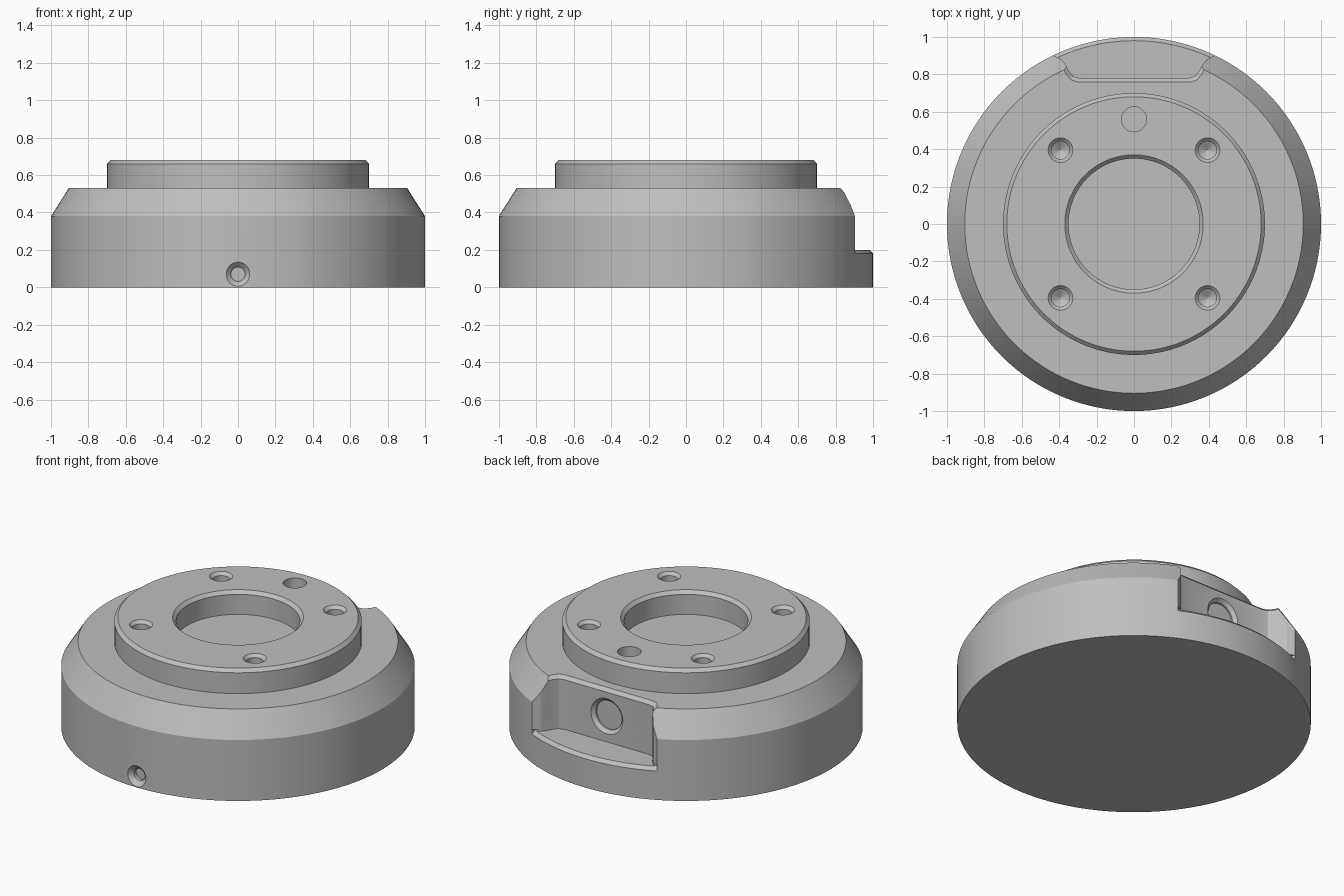
import bpy, bmesh, math
from mathutils import Matrix

if "Cube" in bpy.data.objects:
    bpy.data.objects.remove(bpy.data.objects["Cube"])

GREY = (0.52, 0.52, 0.52, 1)
metal = bpy.data.materials.new("machined_grey")
metal.use_nodes = True
metal.diffuse_color = GREY
metal.node_tree.nodes["Principled BSDF"].inputs["Base Color"].default_value = GREY


def make_object(name, bm, matrix=None):
    bmesh.ops.recalc_face_normals(bm, faces=bm.faces)
    if matrix:
        bmesh.ops.transform(bm, matrix=matrix, verts=bm.verts)
    mesh = bpy.data.meshes.new(name)
    bm.to_mesh(mesh)
    bm.free()
    mesh.materials.append(metal)
    obj = bpy.data.objects.new(name, mesh)
    bpy.context.collection.objects.link(obj)
    return obj


def skin(name, rings, matrix=None):
    """Bridge equal rings of points and cap both ends."""
    bm = bmesh.new()
    rows = [[bm.verts.new(p) for p in ring] for ring in rings]
    n = len(rows[0])
    for a, b in zip(rows, rows[1:]):
        for i in range(n):
            j = (i + 1) % n
            bm.faces.new((a[i], a[j], b[j], b[i]))
    bm.faces.new(rows[0])
    bm.faces.new(rows[-1])
    bmesh.ops.remove_doubles(bm, verts=bm.verts, dist=1e-6)
    return make_object(name, bm, matrix)


def lathe(name, profile, steps, matrix=None):
    """Turn (radius, height) points around the local z axis."""
    angles = [math.tau * i / steps for i in range(steps)]
    return skin(name, [[(r * math.cos(a), r * math.sin(a), z) for a in angles]
                       for r, z in profile], matrix)


# Turned body: base, sloped shoulder and raised boss
body = lathe("flange_body", [(1, 0), (1, 0.38), (0.905, 0.53), (0.7, 0.53),
                             (0.7, 0.66), (0.68, 0.68)], 128)
cutters = []

# Central recess with a chamfered rim
cutters.append(lathe("center_recess_cutter",
                     [(0.35, 0.535), (0.35, 0.66), (0.39, 0.70)], 96))

# Four countersunk bolt holes with drilled tips
for sx in (-1, 1):
    for sy in (-1, 1):
        cutters.append(lathe("bolt_hole_cutter",
                             [(0.002, -0.16), (0.048, -0.13), (0.048, -0.018), (0.086, 0.02)],
                             32, Matrix.Translation((sx * 0.393, sy * 0.395, 0.68))))

# Locating pin hole
cutters.append(lathe("pin_hole_cutter", [(0.067, -0.1), (0.067, 0.05)], 32,
                     Matrix.Translation((0, 0.56, 0.68))))

# Countersunk port low on the front
cutters.append(lathe("front_port_cutter",
                     [(0.038, -0.05), (0.038, -0.027), (0.085, 0.02)], 32,
                     Matrix.Translation((0, -1, 0.07)) @ Matrix.Rotation(math.pi / 2, 4, "X")))

# Rear pocket with angled sides and a chamfered upper edge
WALL = [(0.29, 0.78), (0.325, 0.79), (0.35, 0.82), (0.365, 0.85), (0.39, 0.88), (0.432, 0.902)]


def pocket_ring(z, out):
    half = [(x + out * 0.6, y - out) for x, y in WALL[:4]] + WALL[4:] + [(0.45, 1.2)]
    return [(x, y, z) for x, y in half] + [(-x, y, z) for x, y in reversed(half)]


cutters.append(skin("rear_pocket_cutter",
                    [pocket_ring(0.2, 0), pocket_ring(0.51, 0), pocket_ring(0.54, 0.03)]))

# Bevel along the outer lip of the pocket floor
lip = [(0.97, 0.21), (1.02, 0.21), (1.02, 0.16)]
sweep = [math.radians(64.4 + 51.2 * i / 24) for i in range(25)]
cutters.append(skin("pocket_lip_cutter",
                    [[(r * math.cos(a), r * math.sin(a), z) for r, z in lip] for a in sweep]))

# Shallow chamfered port in the pocket wall
cutters.append(lathe("rear_port_cutter",
                     [(0.09, -0.03), (0.09, -0.02), (0.13, 0.02)], 48,
                     Matrix.Translation((0, 0.78, 0.36)) @ Matrix.Rotation(-math.pi / 2, 4, "X")))

# Cut every feature, then drop the cutters
bpy.context.view_layer.objects.active = body
for cutter in cutters:
    cutter.hide_render = True
    mod = body.modifiers.new(cutter.name, "BOOLEAN")
    mod.operation = "DIFFERENCE"
    mod.solver = "EXACT"
    mod.object = cutter
    bpy.ops.object.modifier_apply(modifier=mod.name)
for cutter in cutters:
    bpy.data.objects.remove(cutter)

bpy.ops.object.select_all(action="DESELECT")
body.select_set(True)
bpy.ops.object.shade_smooth_by_angle(angle=math.radians(20))
